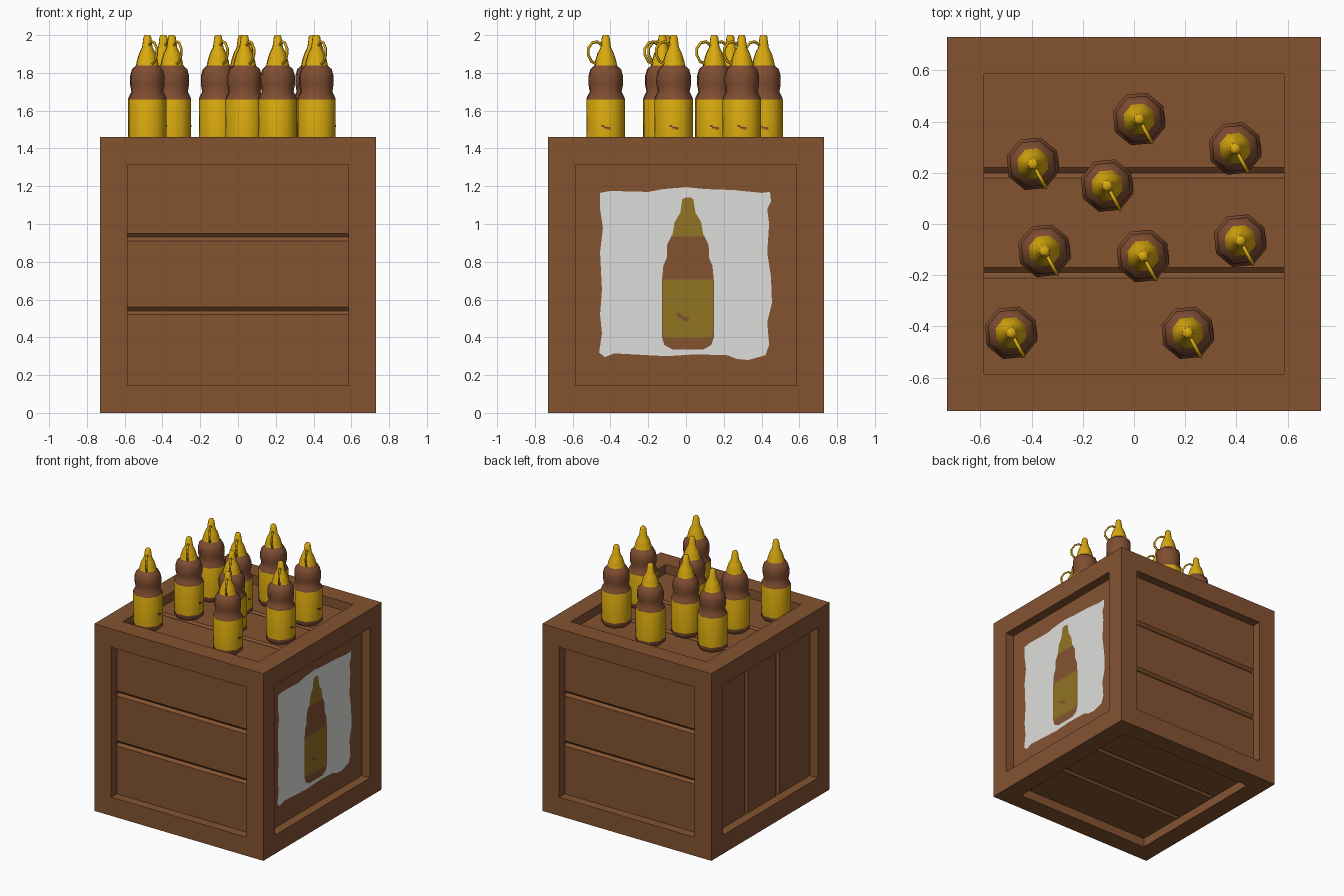
import bpy, bmesh, math
from mathutils import Vector, Matrix

if "Cube" in bpy.data.objects:
    bpy.data.objects.remove(bpy.data.objects["Cube"])

def mat(name, r, g, b):
    lin = lambda c: c / 255 / 12.92 if c < 10 else ((c / 255 + 0.055) / 1.055) ** 2.4
    m = bpy.data.materials.new(name)
    m.diffuse_color = (lin(r), lin(g), lin(b), 1)
    m.use_nodes = True
    m.node_tree.nodes["Principled BSDF"].inputs["Base Color"].default_value = m.diffuse_color
    return m

WOOD = mat("crate_wood", 132, 83, 49)
BROWN = mat("bottle_brown", 127, 77, 49)
YELLOW = mat("mustard_yellow", 218, 170, 14)
PAPER = mat("poster_white", 222, 222, 220)
OLIVE = mat("poster_olive", 145, 117, 36)

def finish(bm, name, mats):
    me = bpy.data.meshes.new(name)
    bm.to_mesh(me)
    bm.free()
    for m in mats:
        me.materials.append(m)
    return me

def add(name, data, loc=(0, 0, 0)):
    ob = bpy.data.objects.new(name, data)
    ob.location = loc
    bpy.context.collection.objects.link(ob)
    return ob

# Crate: six framed sides, each with a recessed panel and two V grooves
H, I, D = 0.73, 0.585, 0.07
bm = bmesh.new()

def side(n, v, grooves):
    n, v = Vector(n), Vector(v)
    u = v.cross(n)
    P = lambda a, b, d: bm.verts.new(u * a + v * b + n * (H - d) + Vector((0, 0, H)))
    quad = lambda *pts: bm.faces.new([P(*p) for p in pts])
    c = [(-1, -1), (1, -1), (1, 1), (-1, 1)]
    for k in range(4):
        (a, b), (e, f) = c[k], c[(k + 1) % 4]
        quad((a * H, b * H, 0), (e * H, f * H, 0), (e * I, f * I, 0), (a * I, b * I, 0))
        quad((a * I, b * I, 0), (e * I, f * I, 0), (e * I, f * I, D), (a * I, b * I, D))
    prof = [(-I, D)]
    for g in grooves:
        prof += [(g - 0.028, D), (g - 0.008, D + 0.018), (g + 0.012, D)]
    prof.append((I, D))
    for (b0, d0), (b1, d1) in zip(prof, prof[1:]):
        quad((-I, b0, d0), (I, b0, d0), (I, b1, d1), (-I, b1, d1))

G = (-0.182, 0.208)
side((0, -1, 0), (0, 0, 1), G)
side((0, 1, 0), (0, 0, 1), G)
side((0, 0, 1), (0, 1, 0), G)
side((0, 0, -1), (0, 1, 0), G)
side((-1, 0, 0), (0, 1, 0), G)
side((1, 0, 0), (0, 0, 1), ())
bmesh.ops.remove_doubles(bm, verts=bm.verts, dist=1e-5)
add("crate", finish(bm, "crate", [WOOD]))

# Bottle: eight-sided lathe, coloured by height
TURN = math.radians(-62)
BASE = H * 2 - D
profile = [(0.0, 1.39), (0.092, 1.39), (0.107, 1.405), (0.107, 1.432), (0.107, 1.66),
           (0.102, 1.675), (0.088, 1.70), (0.095, 1.735), (0.095, 1.785), (0.085, 1.82),
           (0.066, 1.835), (0.063, 1.84), (0.058, 1.865), (0.045, 1.905), (0.029, 1.935),
           (0.021, 1.992), (0.015, 2.0), (0.0, 2.0)]
bm = bmesh.new()
rings = []
for r, z in profile:
    if r == 0:
        rings.append([bm.verts.new((0, 0, z - BASE))] * 8)
    else:
        rings.append([bm.verts.new((r * math.cos(TURN + k * math.pi / 4),
                                    r * math.sin(TURN + k * math.pi / 4), z - BASE)) for k in range(8)])
for j in range(len(rings) - 1):
    zm = (profile[j][1] + profile[j + 1][1]) / 2
    for k in range(8):
        m = (k + 1) % 8
        q = list(dict.fromkeys([rings[j][k], rings[j][m], rings[j + 1][m], rings[j + 1][k]]))
        f = bm.faces.new(q)
        f.material_index = 1 if 1.432 < zm < 1.66 or zm > 1.838 else 0

# Small curved mark on the label facet that faces right
ang = TURN + math.radians(67.5)
facet = 0.107 * math.cos(math.pi / 8)
for t, dz, w in ((-0.026, 0.006, 0.012), (-0.012, 0.0, 0.018), (0.006, -0.005, 0.02)):
    M = (Matrix.Rotation(ang, 4, 'Z') @ Matrix.Translation((facet, t, 1.512 + dz - BASE))
         @ Matrix.Diagonal((0.004, w, 0.011, 1)))
    bmesh.ops.create_cube(bm, size=1, matrix=M)
bottle_mesh = finish(bm, "bottle", [BROWN, YELLOW])

# Cap strap: thin loop from the nozzle tip out to the cap collar
cu = bpy.data.curves.new("cap_strap", 'CURVE')
cu.dimensions = '3D'
cu.bevel_depth = 0.008
cu.bevel_resolution = 0
cu.use_fill_caps = True
path = [(0.02, 1.945), (0.05, 1.965), (0.08, 1.96), (0.105, 1.93),
        (0.105, 1.895), (0.085, 1.86), (0.055, 1.847)]
sp = cu.splines.new('POLY')
sp.points.add(len(path) - 1)
for p, (r, z) in zip(sp.points, path):
    p.co = (r * math.cos(TURN), r * math.sin(TURN), z - BASE, 1)
cu.materials.append(YELLOW)

spots = [(0.02, 0.41), (0.395, 0.295), (-0.395, 0.235), (-0.105, 0.15), (-0.35, -0.105),
         (0.035, -0.125), (0.415, -0.065), (-0.48, -0.425), (0.21, -0.425)]
for i, (x, y) in enumerate(spots, 1):
    add(f"bottle_{i}", bottle_mesh, (x, y, BASE))
    add(f"cap_strap_{i}", cu, (x, y, BASE))
# Smooth round surfaces but keep the hard rims
first = bpy.data.objects["bottle_1"]
bpy.context.view_layer.objects.active = first
first.select_set(True)
bpy.ops.object.shade_smooth_by_angle(angle=math.radians(60))

# Poster: thin layered plates on the right panel, outlines in (y, z)
def plate(name, outline, layer, material):
    bm = bmesh.new()
    x = H - D + 0.002 * layer
    f = bm.faces.new([bm.verts.new((x, y, z)) for y, z in outline])
    f.normal_update()
    if f.normal.x < 0:
        f.normal_flip()
    bmesh.ops.triangulate(bm, faces=bm.faces[:])
    add(name, finish(bm, name, [material]))

def mirrored(half, cy=0.01):
    return [(cy + w, z) for w, z in half] + [(cy - w, z) for w, z in reversed(half)]

paper = [(-0.46, 0.32), (-0.43, 0.295), (-0.38, 0.315), (-0.1, 0.30), (0.05, 0.31), (0.22, 0.305),
         (0.27, 0.285), (0.33, 0.28), (0.42, 0.305), (0.44, 0.36), (0.43, 0.48), (0.455, 0.58),
         (0.45, 0.72), (0.43, 0.85), (0.44, 1.0), (0.43, 1.08), (0.45, 1.12), (0.445, 1.17),
         (0.40, 1.165), (0.25, 1.18), (0.1, 1.185), (0.0, 1.195), (-0.12, 1.185), (-0.2, 1.17),
         (-0.4, 1.175), (-0.455, 1.165), (-0.455, 1.08), (-0.44, 0.98), (-0.455, 0.85),
         (-0.445, 0.65), (-0.455, 0.52), (-0.445, 0.42)]
plate("poster_paper", paper, 1, PAPER)
plate("poster_bottle_body", mirrored([(0.08, 0.335), (0.125, 0.36), (0.137, 0.40), (0.137, 0.705),
      (0.13, 0.78), (0.112, 0.82), (0.11, 0.89), (0.085, 0.94)]), 2, WOOD)
plate("poster_bottle_label", mirrored([(0.12, 0.40), (0.132, 0.42), (0.132, 0.705)]), 3, OLIVE)
plate("poster_bottle_cap", mirrored([(0.083, 0.935), (0.07, 1.01), (0.04, 1.06),
      (0.03, 1.13), (0.015, 1.14)]), 3, OLIVE)
plate("poster_label_mark", [(-0.058, 0.525), (-0.04, 0.505), (-0.01, 0.488), (0.02, 0.485),
      (0.015, 0.503), (-0.015, 0.512), (-0.04, 0.532)], 4, WOOD)
